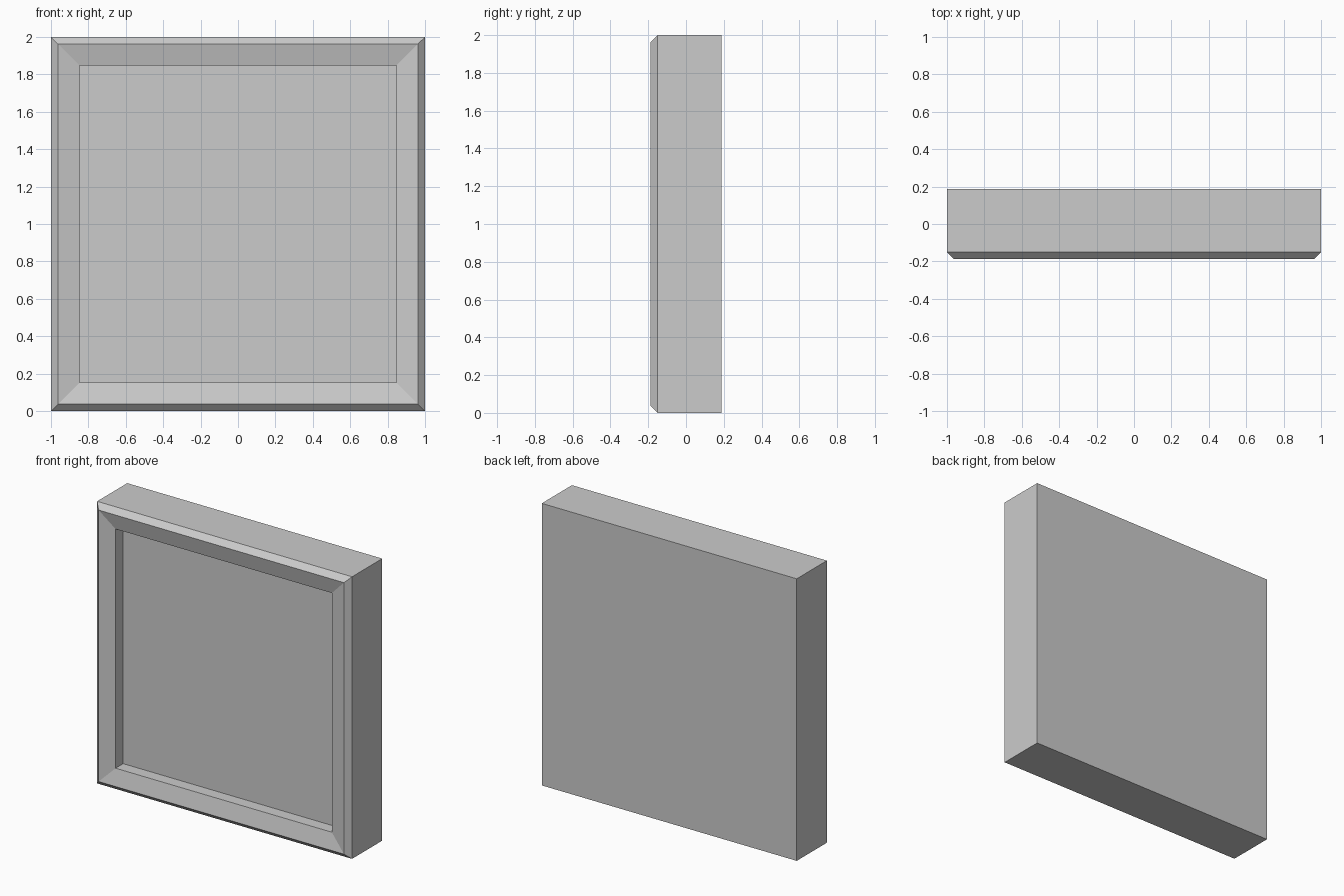
import bpy
import bmesh

if "Cube" in bpy.data.objects:
    bpy.data.objects.remove(bpy.data.objects["Cube"])

# Square rings as (half size, y), from the back plate round to the recessed panel
PROFILE = [
    (1.0, 0.1875),       # back edge
    (1.0, -0.15),        # outer side
    (0.9625, -0.1875),   # outer chamfer
    (0.848, -0.16),      # sloped inner border
    (0.848, -0.075),     # recess wall
]


def square_ring(bm, half, y):
    corners = [(-1, -1), (1, -1), (1, 1), (-1, 1)]
    return [bm.verts.new((sx * half, y, 1 + sz * half)) for sx, sz in corners]


bm = bmesh.new()
rings = [square_ring(bm, h, y) for h, y in PROFILE]

# Frame sides between neighbouring rings
for a, b in zip(rings, rings[1:]):
    for i in range(4):
        j = (i + 1) % 4
        bm.faces.new((a[i], a[j], b[j], b[i]))

# Back plate and recessed front panel
bm.faces.new(rings[0])
bm.faces.new(rings[-1])
bmesh.ops.recalc_face_normals(bm, faces=bm.faces)

mesh = bpy.data.meshes.new("framed_panel")
bm.to_mesh(mesh)
bm.free()
panel = bpy.data.objects.new("framed_panel", mesh)
bpy.context.collection.objects.link(panel)
